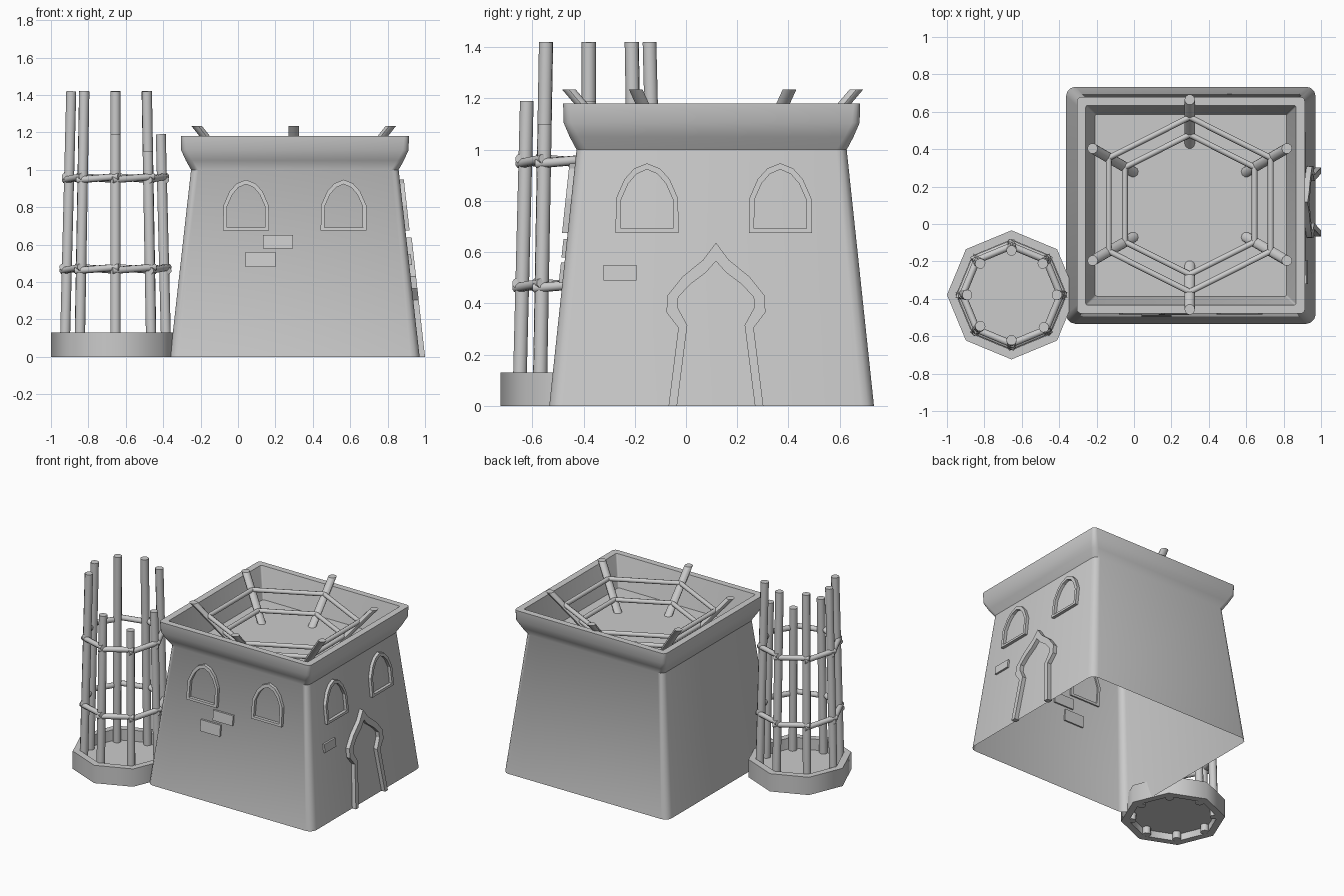
import bpy, bmesh, math
from mathutils import Vector

cube = bpy.data.objects.get("Cube")
if cube:
    bpy.data.objects.remove(cube, do_unlink=True)

clay = bpy.data.materials.new("clay_grey")
clay.use_nodes = True
clay.diffuse_color = (0.6, 0.6, 0.6, 1)
clay.node_tree.nodes["Principled BSDF"].inputs["Base Color"].default_value = (0.6, 0.6, 0.6, 1)

CX, CY, DEEP = 0.304, 0.1, 0.95   # centre of the house, depth to width ratio
TOWER = Vector((-0.655, -0.379, 0))


def finish(name, bm, angle=35, recalc=True):
    if recalc:
        bmesh.ops.recalc_face_normals(bm, faces=bm.faces)
    mesh = bpy.data.meshes.new(name)
    bm.to_mesh(mesh)
    bm.free()
    mesh.materials.append(clay)
    ob = bpy.data.objects.new(name, mesh)
    bpy.context.collection.objects.link(ob)
    bpy.ops.object.select_all(action='DESELECT')
    ob.select_set(True)
    bpy.context.view_layer.objects.active = ob
    bpy.ops.object.shade_smooth_by_angle(angle=math.radians(angle))
    return ob


def loft(bm, rings, closed=False, gap=0):
    """Bridge rings of points in order; gap=1 leaves the last side open."""
    vs = [[bm.verts.new(p) for p in ring] for ring in rings]
    n = len(vs[0])
    pairs = list(zip(vs, vs[1:]))
    if closed:
        pairs.append((vs[-1], vs[0]))
    for a, b in pairs:
        for i in range(n - gap):
            j = (i + 1) % n
            bm.faces.new((a[i], a[j], b[j], b[i]))
    return vs


def rod(name, a, b, radius, sides=10, level_ends=False):
    a, b = Vector(a), Vector(b)
    axis = Vector((0, 0, 1)) if level_ends else b - a
    turn = axis.to_track_quat('Z', 'Y')
    circle = [turn @ Vector((radius * math.cos(t), radius * math.sin(t), 0))
              for t in (math.tau * i / sides for i in range(sides))]
    bm = bmesh.new()
    vs = loft(bm, [[a + c for c in circle], [b + c for c in circle]])
    bm.faces.new(vs[0][::-1])
    bm.faces.new(vs[1])
    return finish(name, bm, 44)


def rounded_rect(hx, hy, r, z):
    pts = []
    for k, (sx, sy) in enumerate(((1, 1), (-1, 1), (-1, -1), (1, -1))):
        for s in range(4):
            t = math.pi / 2 * (k + s / 3)
            pts.append((CX + sx * (hx - r) + r * math.cos(t),
                        CY + sy * (hy - r) + r * math.sin(t), z))
    return pts


# House: tapered wall, flared rim, sunken roof, open underneath
profile = [(0.667, 0, 0.05), (0.555, 1.0, 0.04), (0.583, 1.05, 0.035),
           (0.608, 1.105, 0.03), (0.61, 1.18, 0.025), (0.562, 1.18, 0.01),
           (0.512, 0.96, 0.01)]
bm = bmesh.new()
shell = loft(bm, [rounded_rect(h, h * DEEP, r, z) for h, z, r in profile])
bm.faces.new(shell[-1])
finish("house_wall", bm, recalc=False)


# Wall coordinates: along the wall, height, distance out from the wall
def on_wall(side, u, z, d):
    half = 0.667 - 0.112 * z
    if side == "front":
        return (u, CY - half * DEEP - d, z)
    return (CX + half + d, u, z)


def frame(name, side, outer, inner, depth, gap=0):
    bm = bmesh.new()
    rings = loft(bm, [[on_wall(side, u, z, d) for u, z in line]
                      for line, d in ((outer, -0.01), (outer, depth), (inner, depth), (inner, -0.01))],
                 True, gap)
    if gap:   # feet of the open frame; the outline ends at the two bottom corners
        bm.faces.new([r[0] for r in rings])
        bm.faces.new([r[-1] for r in rings])
    finish(name, bm, 20)


def mirrored(half, centre):
    """Half outline from bottom to peak, mirrored about its centre."""
    right = [(centre + u, z) for u, z in half]
    left = [(centre - u, z) for u, z in half if u > 0]
    return right + left[::-1]


# Arched window frames
win_outer = [(0.123, 0.675), (0.121, 0.81), (0.088, 0.885), (0.05, 0.927), (0, 0.947)]
win_inner = [(0.102, 0.692), (0.101, 0.805), (0.073, 0.868), (0.041, 0.905), (0, 0.923)]
for side, centres in (("front", (0.043, 0.565)), ("right", (-0.152, 0.368))):
    for i, c in enumerate(centres):
        frame(f"{side}_window_frame_{i + 1}", side, mirrored(win_outer, c), mirrored(win_inner, c), 0.022)

# Keyhole door frame, open at the threshold
door_outer = [(0.185, 0), (0.147, 0.305), (0.193, 0.365), (0.19, 0.43),
              (0.13, 0.505), (0.05, 0.57), (0, 0.637)]
door_inner = [(0.152, 0), (0.112, 0.315), (0.15, 0.385), (0.147, 0.425),
              (0.1, 0.475), (0.04, 0.52), (0, 0.565)]
frame("door_frame", "right", mirrored(door_outer, 0.117), mirrored(door_inner, 0.117), 0.029, 1)

# Loose wall bricks
for i, (side, u, z, w, h) in enumerate((("front", 0.215, 0.615, 0.08, 0.036),
                                        ("front", 0.12, 0.52, 0.08, 0.04),
                                        ("right", -0.258, 0.52, 0.064, 0.03))):
    bm = bmesh.new()
    corners = [(u - w, z - h), (u + w, z - h), (u + w, z + h), (u - w, z + h)]
    vs = loft(bm, [[on_wall(side, a, b, d) for a, b in corners] for d in (-0.01, 0.014)])
    bm.faces.new(vs[0])
    bm.faces.new(vs[1])
    finish(f"wall_brick_{i + 1}", bm)


# Roof: six leaning sticks tied by two hexagonal rails
def roof_point(k, r, lift=0):
    t = math.pi / 2 + k * math.pi / 3
    reach = r * (0.935 if k % 3 == 0 else 1)
    return (CX - 0.006 + reach * math.cos(t), CY + 0.004 + reach * math.sin(t),
            0.96 + (r - 0.35) * 1.1 + lift)


for k in range(6):
    rod(f"roof_stick_{k + 1}", roof_point(k, 0.35), roof_point(k, 0.6), 0.028, level_ends=True)
    for label, r in (("upper", 0.5), ("lower", 0.4)):
        rod(f"{label}_roof_rail_{k + 1}", roof_point(k, r, 0.015), roof_point(k + 1, r, 0.015), 0.016, 9)


# Tower: octagonal kerb with a recessed floor
def tower_point(k, r, z):
    t = k * math.pi / 4
    return TOWER + Vector((r * math.cos(t), r * math.sin(t), z))


def octagon(r, z):
    return [tower_point(k, r, z) for k in range(8)]


bm = bmesh.new()
loft(bm, [octagon(0.345, 0), octagon(0.345, 0.13), octagon(0.295, 0.13), octagon(0.295, 0)], True)
finish("tower_kerb", bm, 60)
bm = bmesh.new()
bm.faces.new([bm.verts.new(p) for p in octagon(0.297, 0.05)])
finish("tower_floor", bm, recalc=False)

# Poles lean inwards; three of them are shorter
tops = {0: 1.19, 6: 1.19, 7: 1.1}


def lean(z):
    return 0.272 - 0.025 * z


for k in range(8):
    top = tops.get(k, 1.42)
    rod(f"tower_pole_{k + 1}", tower_point(k, lean(0), 0), tower_point(k, lean(top), top), 0.028)
    # Lashed rails overshoot the poles a little
    for label, z in (("low", 0.47), ("high", 0.955)):
        a = tower_point(k, lean(z) + 0.014, z - 0.008)
        b = tower_point(k + 1, lean(z) + 0.014, z + 0.008)
        over = (b - a) * 0.1
        rod(f"{label}_tower_rail_{k + 1}", a - over, b + over, 0.019, 9)
